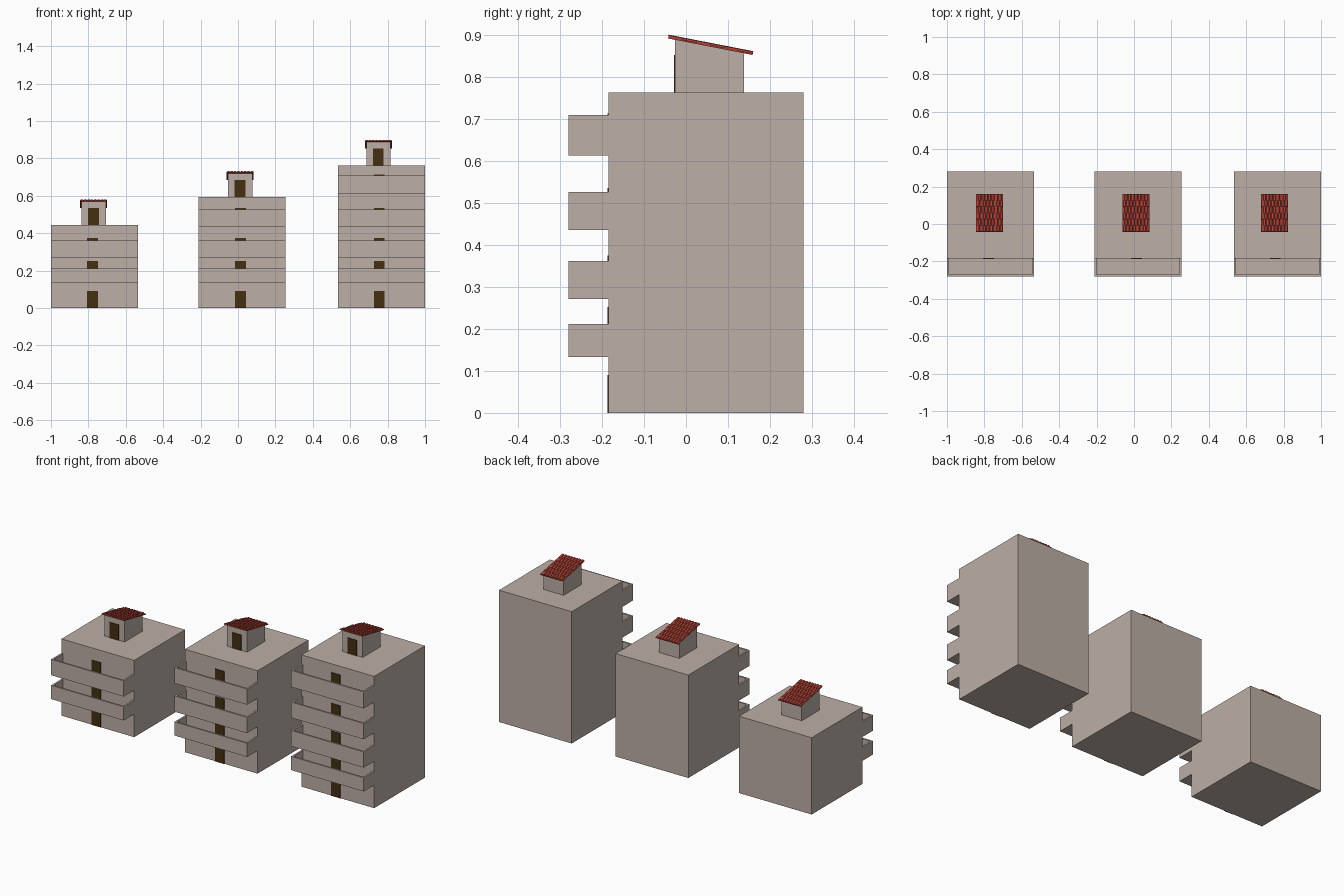
import bpy, bmesh, math
from mathutils import Matrix, Vector

if "Cube" in bpy.data.objects:
    bpy.data.objects.remove(bpy.data.objects["Cube"])


def material(name, rgb):
    m = bpy.data.materials.new(name)
    m.diffuse_color = (*rgb, 1)
    m.use_nodes = True
    m.node_tree.nodes["Principled BSDF"].inputs["Base Color"].default_value = m.diffuse_color
    return m


WALL = material("warm grey plaster", (0.51, 0.43, 0.385))
DOOR = material("dark brown wood", (0.06, 0.028, 0.006))
TILE = material("red roof tile", (0.40, 0.05, 0.035))


def finish(bm, name, mat):
    bmesh.ops.recalc_face_normals(bm, faces=bm.faces)
    me = bpy.data.meshes.new(name)
    bm.to_mesh(me)
    bm.free()
    me.materials.append(mat)
    ob = bpy.data.objects.new(name, me)
    bpy.context.collection.objects.link(ob)
    return ob


def add_box(bm, lo, hi):
    lo, hi = Vector(lo), Vector(hi)
    size = hi - lo
    m = Matrix.Translation((lo + hi) / 2) @ Matrix.Diagonal((*size, 1))
    bmesh.ops.create_cube(bm, size=1, matrix=m)


def boxes(name, mat, *pairs):
    bm = bmesh.new()
    for lo, hi in pairs:
        add_box(bm, lo, hi)
    return finish(bm, name, mat)


def add_prism(bm, profile, axis, start, end):
    """Extrude a closed 2D profile along x (profile = y,z) or y (profile = x,z)."""
    def point(a, b, t):
        return (t, a, b) if axis == "x" else (a, t, b)
    vs = [bm.verts.new(point(a, b, start)) for a, b in profile]
    face = bm.faces.new(vs)
    ext = bmesh.ops.extrude_face_region(bm, geom=[face])
    move = (end - start, 0, 0) if axis == "x" else (0, end - start, 0)
    bmesh.ops.translate(bm, vec=move,
                        verts=[g for g in ext["geom"] if isinstance(g, bmesh.types.BMVert)])


HALF = 0.2325
FRONT, BACK, BALCONY = -0.184, 0.28, -0.28
T = 0.01                      # parapet thickness
FLOORS = [(0.133, 0.212, 0.252), (0.271, 0.362, 0.375),
          (0.435, 0.526, 0.535), (0.613, 0.709, 0.713)]   # bottom, rail top, door top


def roof(cx, z):
    """Sloped slab covered with staggered rows of rounded tiles."""
    bm = bmesh.new()
    width, length, cols, rows = 0.144, 0.205, 8, 6
    add_box(bm, (-width / 2, 0, -0.004), (width / 2, length, 0))
    pitch, step = width / cols, length / rows
    for r in range(rows):
        shift = pitch / 2 if r % 2 else 0
        for c in range(cols - (r % 2)):
            x = -width / 2 + (c + 0.5) * pitch + shift
            arc = [(x + 0.46 * pitch * math.cos(math.pi * i / 4),
                    0.005 * math.sin(math.pi * i / 4)) for i in range(5)]
            add_prism(bm, arc, "y", r * step, (r + 1) * step)
    ob = finish(bm, "tiled_roof", TILE)
    ob.location = (cx, -0.042, z + 0.133)
    ob.rotation_euler.x = -math.atan2(0.039, 0.2)


def building(cx, height, count, door_x, hut_x):
    l, r = cx - HALF, cx + HALF
    boxes("building_block", WALL, ((l, FRONT, 0), (r, BACK, height)))
    # doors: ground floor and one per balcony
    doors = [(0, 0.09)] + [(lo + 0.01, top) for lo, _, top in FLOORS[:count]]
    boxes("facade_doors", DOOR,
          *[((door_x - 0.029, FRONT - 0.003, a), (door_x + 0.029, FRONT + 0.003, b))
            for a, b in doors])
    # balconies: floor slab, front parapet and end parapets
    for lo, hi, _ in FLOORS[:count]:
        boxes("balcony", WALL,
              ((l, BALCONY, lo), (r, FRONT, lo + 0.01)),
              ((l, BALCONY, lo + 0.01), (r, BALCONY + T, hi)),
              ((l, BALCONY + T, lo + 0.01), (l + T, FRONT, hi)),
              ((r - T, BALCONY + T, lo + 0.01), (r, FRONT, hi)))
    # rooftop stair hut with a sloping top
    bm = bmesh.new()
    add_prism(bm, [(-0.026, height), (0.138, height), (0.138, height + 0.097),
                   (-0.026, height + 0.128)], "x", hut_x - 0.065, hut_x + 0.065)
    finish(bm, "stair_hut", WALL)
    boxes("hut_door", DOOR, ((hut_x - 0.03, -0.029, height),
                             (hut_x + 0.028, -0.023, height + 0.09)))
    roof(hut_x, height)


building(-0.7675, 0.444, 2, -0.777, -0.772)
building(0.0215, 0.595, 3, 0.0125, 0.0115)
building(0.7675, 0.762, 4, 0.755, 0.751)
